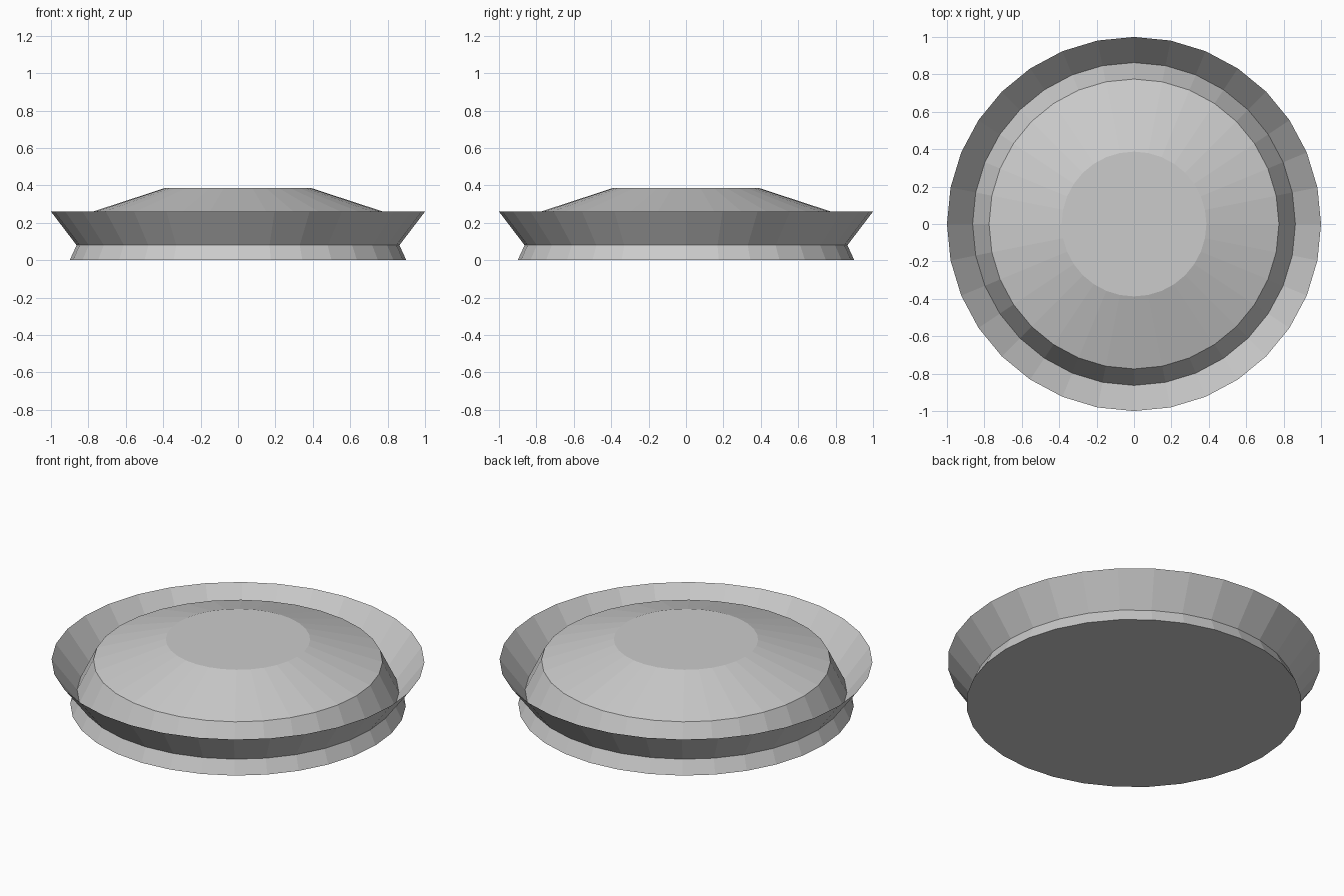
import bpy, bmesh
from math import cos, sin, pi

if "Cube" in bpy.data.objects:
    bpy.data.objects.remove(bpy.data.objects["Cube"])

SIDES = 32

def lathe(name, profile, capped):
    """Revolve (radius, height) points around z with flat facets."""
    bm = bmesh.new()
    rings = [[bm.verts.new((r * cos(2 * pi * i / SIDES), r * sin(2 * pi * i / SIDES), z))
              for i in range(SIDES)] for r, z in profile]
    for low, high in zip(rings, rings[1:]):
        for i in range(SIDES):
            j = (i + 1) % SIDES
            bm.faces.new((low[i], low[j], high[j], high[i]))
    if capped:
        bm.faces.new(rings[0][::-1])
        bm.faces.new(rings[-1])
    mesh = bpy.data.meshes.new(name)
    bm.to_mesh(mesh)
    bm.free()
    obj = bpy.data.objects.new(name, mesh)
    bpy.context.collection.objects.link(obj)
    return obj

# Solid tapered body with a shallow domed top
lathe("domed_body", [(0.90, 0), (0.863, 0.08), (0.775, 0.26), (0.387, 0.387)], True)

# Thin rim flaring outward from the body, leaving an open groove behind it
lathe("flared_rim", [(0.863, 0.08), (1.0, 0.26)], False)
